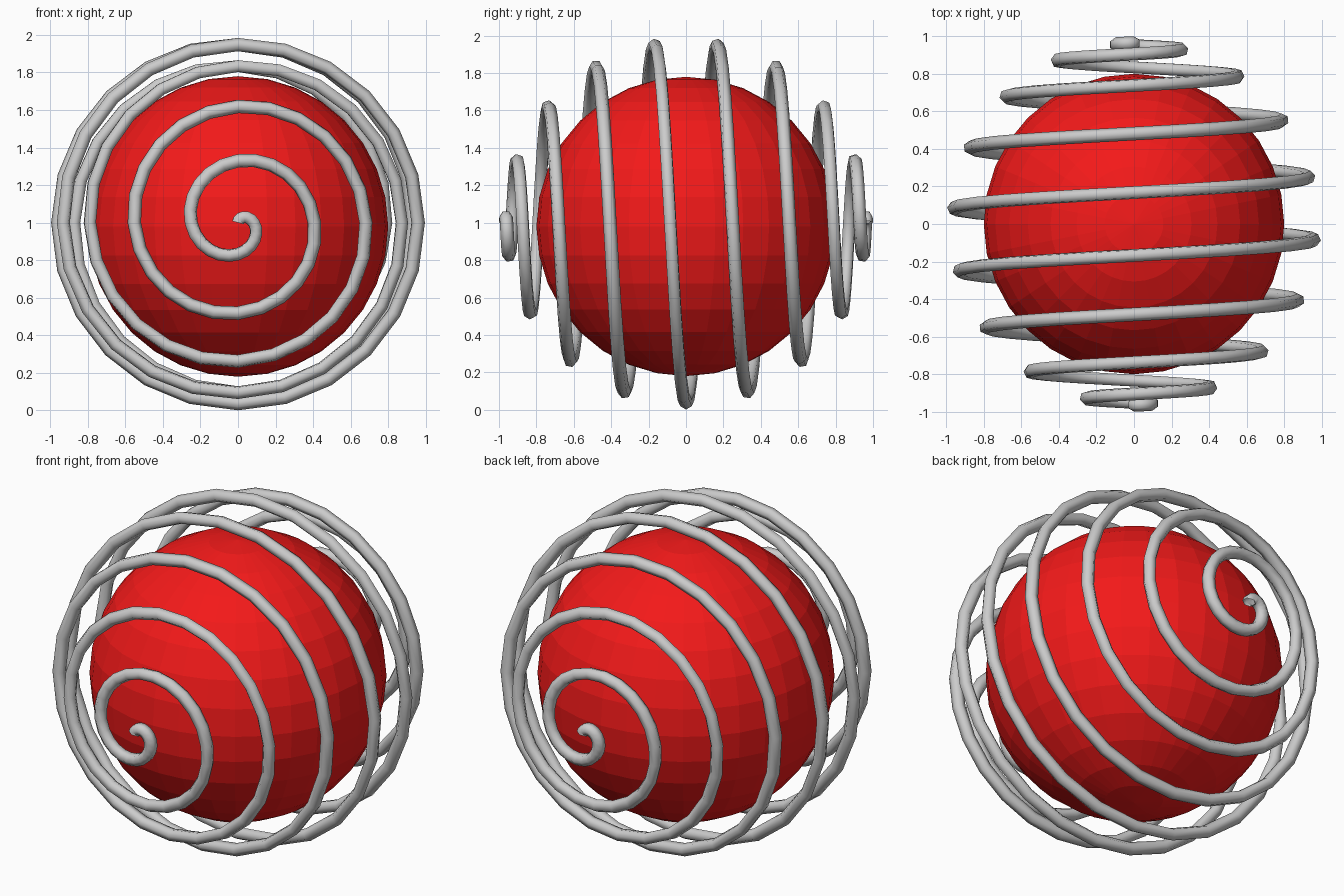
import bpy
from math import sin, cos, pi

if "Cube" in bpy.data.objects:
    bpy.data.objects.remove(bpy.data.objects["Cube"])

# Inner red ball, faceted
bpy.ops.mesh.primitive_uv_sphere_add(segments=32, ring_count=16, radius=0.8,
                                     location=(0, 0, 0.98))
ball = bpy.context.object
ball.name = "inner_ball"
red = bpy.data.materials.new("red")
red.diffuse_color = (0.9, 0.01, 0.01, 1)
red.use_nodes = True
red.node_tree.nodes["Principled BSDF"].inputs["Base Color"].default_value = red.diffuse_color
ball.data.materials.append(red)

# Wire cage: spherical spiral about the y axis, nine turns from pole to pole
TURNS, STEPS, R = 9, 24, 0.963
curve = bpy.data.curves.new("spiral_wire", "CURVE")
curve.dimensions = "3D"
curve.bevel_depth = 0.036
curve.bevel_resolution = 1
spline = curve.splines.new("POLY")
n = TURNS * STEPS
spline.points.add(n)
for i, p in enumerate(spline.points):
    lat, turn = pi * i / n, 2 * pi * i / STEPS
    r = R * sin(lat)
    p.co = (r * sin(turn), -R * cos(lat), 1 + r * cos(turn), 1)
spline.use_smooth = True
wire = bpy.data.objects.new("spiral_wire", curve)
bpy.context.collection.objects.link(wire)
